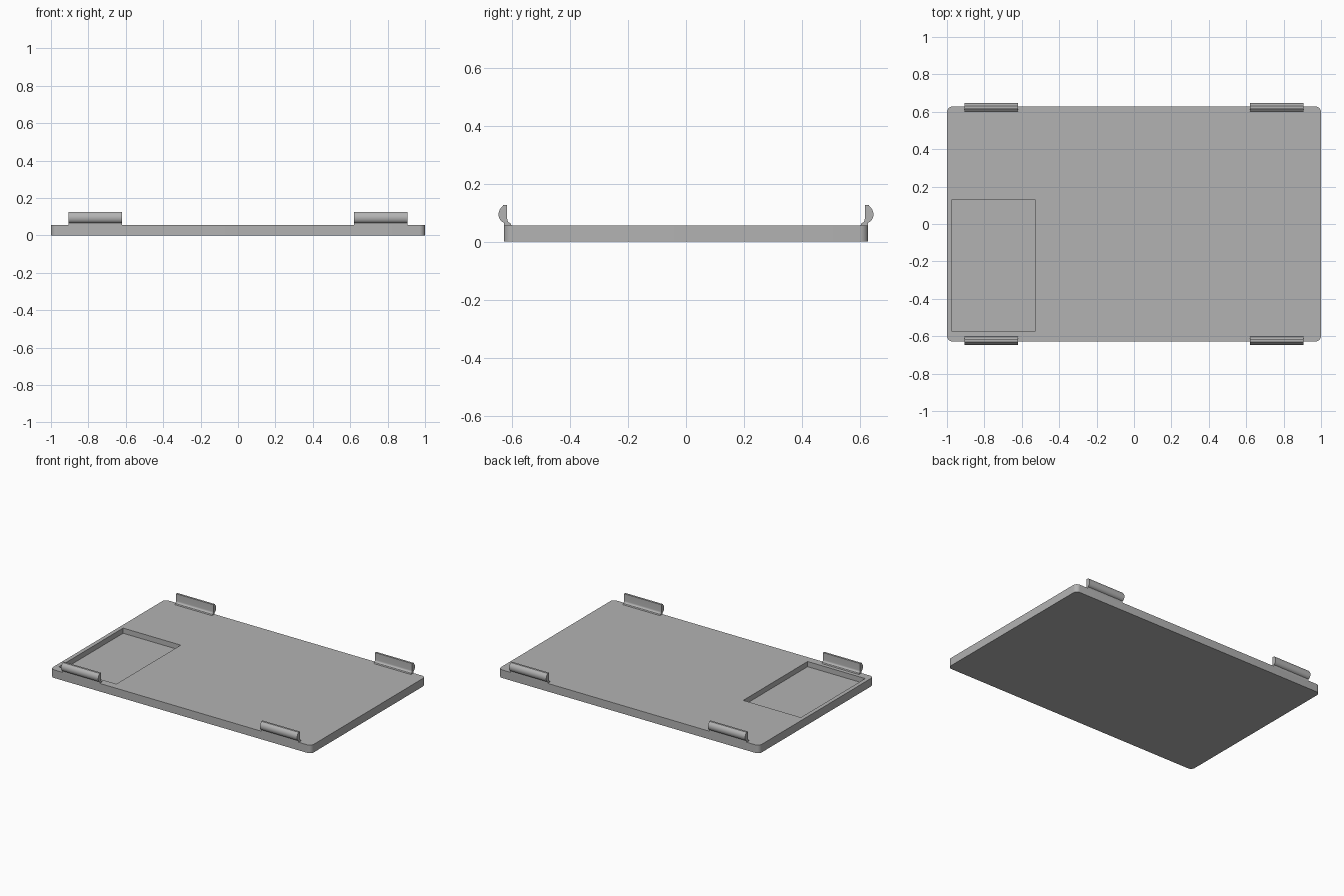
import bpy, bmesh, math

if "Cube" in bpy.data.objects:
    bpy.data.objects.remove(bpy.data.objects["Cube"])

grey = bpy.data.materials.new("plain grey")
grey.diffuse_color = (0.45, 0.45, 0.45, 1)
grey.use_nodes = True
grey.node_tree.nodes["Principled BSDF"].inputs["Base Color"].default_value = grey.diffuse_color


def extrude(name, points, vector):
    """Solid made by sweeping a closed planar outline along a vector."""
    bm = bmesh.new()
    face = bm.faces.new([bm.verts.new(p) for p in points])
    out = bmesh.ops.extrude_face_region(bm, geom=[face])
    moved = [g for g in out["geom"] if isinstance(g, bmesh.types.BMVert)]
    bmesh.ops.translate(bm, verts=moved, vec=vector)
    bmesh.ops.recalc_face_normals(bm, faces=bm.faces)
    mesh = bpy.data.meshes.new(name)
    bm.to_mesh(mesh)
    bm.free()
    mesh.materials.append(grey)
    obj = bpy.data.objects.new(name, mesh)
    bpy.context.collection.objects.link(obj)
    return obj


def smooth(obj):
    bpy.ops.object.select_all(action='DESELECT')
    obj.select_set(True)
    bpy.context.view_layer.objects.active = obj
    bpy.ops.object.shade_smooth_by_angle(angle=math.radians(30))


def arc(cy, cz, r, start, end, n):
    angles = [math.radians(start + (end - start) * i / n) for i in range(n + 1)]
    return [(cy + r * math.cos(a), cz + r * math.sin(a)) for a in angles]


# Base plate with rounded corners
HX, HY, TOP, R = 1.0, 0.628, 0.056, 0.03
outline = []
for sx, sy, a in ((1, 1, 0), (-1, 1, 90), (-1, -1, 180), (1, -1, 270)):
    outline += [(x, y, 0) for x, y in
                arc(sx * (HX - R), sy * (HY - R), R, a, a + 90, 8)]
plate = extrude("base_plate", outline, (0, 0, TOP))

# Rectangular pocket sunk into the top
x0, x1, y0, y1 = -0.972, -0.53, -0.575, 0.13
cutter = extrude("pocket_cutter", [(x0, y0, 0.02), (x1, y0, 0.02),
                                   (x1, y1, 0.02), (x0, y1, 0.02)], (0, 0, 0.1))
cutter.hide_render = True
cut = plate.modifiers.new("pocket", 'BOOLEAN')
cut.operation = 'DIFFERENCE'
cut.solver = 'EXACT'
cut.object = cutter
bpy.context.view_layer.objects.active = plate
bpy.ops.object.modifier_apply(modifier=cut.name)
bpy.data.objects.remove(cutter)
smooth(plate)

# Snap clip profile: filleted foot inside, rounded bump outside
profile = [(HY, 0.05), (HY, 0.066), (0.634, 0.069)]
profile += arc(0.612, 0.094, 0.034, -40, 50, 10)
profile += [(0.630, 0.126), (0.616, 0.126)]
profile += arc(0.601, 0.078, 0.015, 0, -75, 6)
profile += [(0.601, TOP), (0.601, 0.05)]

# Four clips along the two long edges
for side, s in (("back", 1), ("front", -1)):
    for end, x in (("left", -0.905), ("right", 0.62)):
        clip = extrude(f"{side}_{end}_clip", [(x, s * y, z) for y, z in profile],
                       (0.285, 0, 0))
        smooth(clip)
